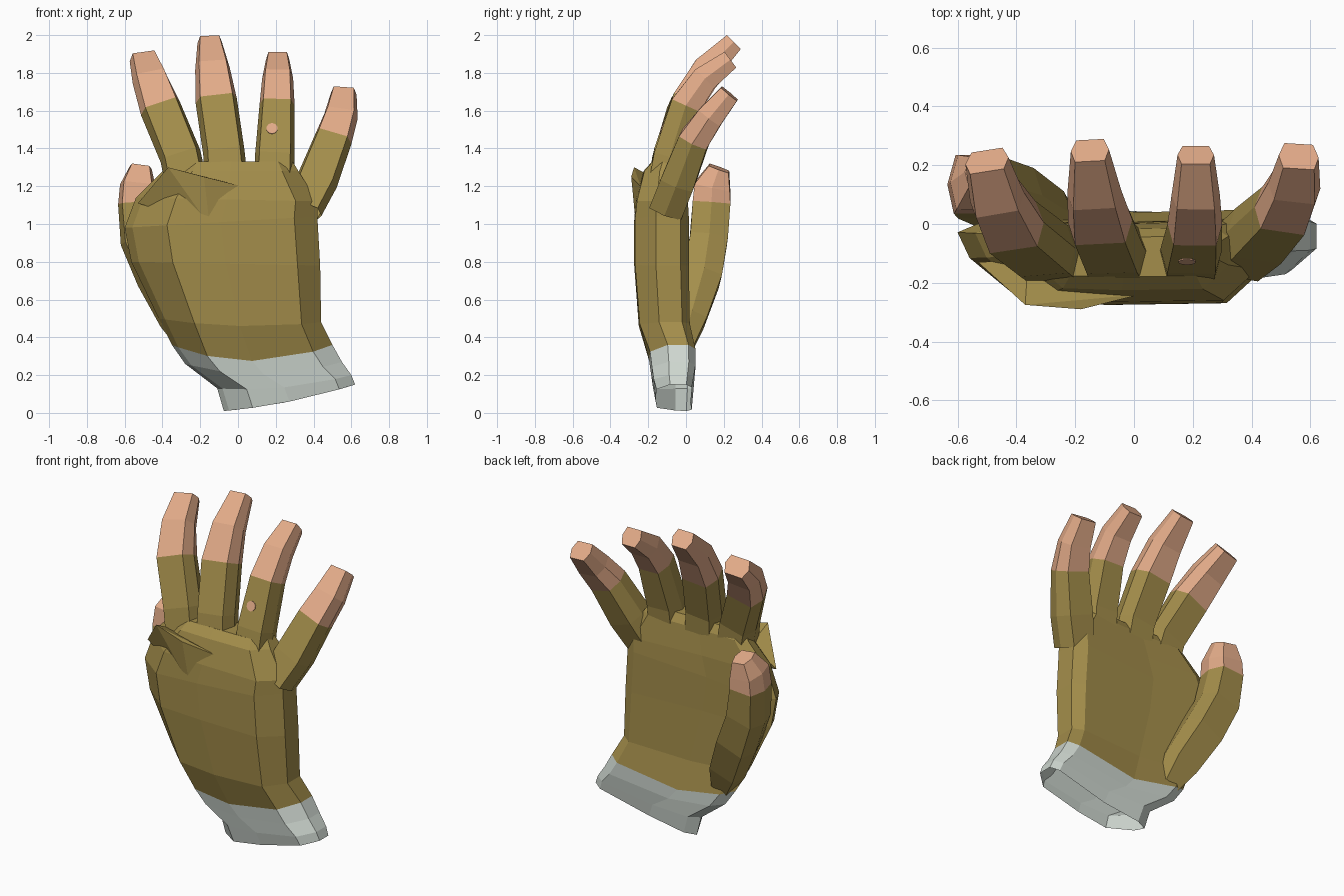
import bpy, bmesh, math
from mathutils import Vector

if "Cube" in bpy.data.objects:
    bpy.data.objects.remove(bpy.data.objects["Cube"])


def material(name, rgb):
    m = bpy.data.materials.new(name)
    m.diffuse_color = (*rgb, 1)
    m.use_nodes = True
    m.node_tree.nodes["Principled BSDF"].inputs["Base Color"].default_value = m.diffuse_color
    return m


OLIVE = material("olive cloth", (0.37, 0.27, 0.07))
SKIN = material("peach skin", (0.77, 0.41, 0.25))
GREY = material("pale grey cuff", (0.62, 0.68, 0.63))


def finish(name, bm, mats):
    bmesh.ops.recalc_face_normals(bm, faces=bm.faces)
    me = bpy.data.meshes.new(name)
    bm.to_mesh(me)
    bm.free()
    for m in mats:
        me.materials.append(m)
    ob = bpy.data.objects.new(name, me)
    bpy.context.collection.objects.link(ob)
    return ob


def loft(name, rings, mats, split=99, cap=True):
    """Skin rings in order, open at the start; bands from 'split' on take material two."""
    bm = bmesh.new()
    vs = [[bm.verts.new(p) for p in r] for r in rings]
    n = len(rings[0])
    for k in range(len(vs) - 1):
        for i in range(n):
            j = (i + 1) % n
            f = bm.faces.new((vs[k][i], vs[k][j], vs[k + 1][j], vs[k + 1][i]))
            f.material_index = int(k >= split)
    if cap:
        bm.faces.new(vs[-1]).material_index = int(len(vs) - 1 > split)
    return finish(name, bm, mats)


# Hand cross-section: u runs across, v runs from back of hand to palm
SECTION = [(0, .85), (.04, .55), (.22, .03), (.5, 0), (.88, .02), (1, .4),
           (1, .85), (.93, 1), (.45, .96), (.1, 1)]


def hand_ring(xl, zl, xr, zr, y0, y1, sag=0):
    return [(xl + (xr - xl) * u, y0 + (y1 - y0) * v,
             zl + (zr - zl) * u - sag * 4 * u * (1 - u)) for u, v in SECTION]


# Open cuff
wrist = hand_ring(-.35, .36, .50, .36, -.195, .05, .085)
loft("cuff", [hand_ring(-.075, .01, .62, .15, -.16, .03, .02),
              hand_ring(-.11, .13, .60, .20, -.175, .04, .03),
              hand_ring(-.28, .26, .55, .27, -.185, .05, .06),
              wrist], [GREY], cap=False)

# Palm and back of hand
loft("palm", [wrist,
              hand_ring(-.42, .50, .44, .48, -.25, .02, .03),
              hand_ring(-.565, .80, .435, .78, -.275, .015),
              hand_ring(-.60, .98, .42, 1.04, -.275, .015),
              hand_ring(-.54, 1.14, .42, 1.12, -.265, .01),
              hand_ring(-.40, 1.28, .32, 1.28, -.225, -.01),
              hand_ring(-.36, 1.33, .29, 1.33, -.18, -.04)], [OLIVE])

# Raised fold over the first knuckle
bm = bmesh.new()
for p in [(-.53, 1.11, -.13), (-.37, 1.30, -.275), (-.18, 1.25, -.29), (.02, 1.2, -.24),
          (-.15, .99, -.265), (-.36, 1.22, -.12), (-.2, 1.15, -.15)]:
    bm.verts.new((p[0], p[2], p[1]))
bmesh.ops.convex_hull(bm, input=bm.verts)
finish("knuckle_fold", bm, [OLIVE])

# Fingers: each row is x, y, z, half width, half depth
OUTLINE = [(-.78, -1), (.78, -1), (1, 0), (.72, 1), (-.72, 1), (-1, 0)]


def finger(name, rows, split):
    c = [Vector(r[:3]) for r in rows]
    rings = []
    for k, r in enumerate(rows):
        t = (c[min(k + 1, len(c) - 1)] - c[max(k - 1, 0)]).normalized()
        side = Vector((1, 0, 0))
        side = (side - t * side.dot(t)).normalized()
        depth = t.cross(side)
        rings.append([c[k] + side * r[3] * a + depth * r[4] * b for a, b in OUTLINE])
    return loft(name, rings, [OLIVE, SKIN], split)


finger("index_finger", [(-.27, -.11, 1.2, .11, .09), (-.305, -.09, 1.36, .11, .085),
                        (-.41, -.01, 1.61, .11, .085), (-.465, .09, 1.76, .095, .075),
                        (-.50, .215, 1.87, .075, .055)], 2)
finger("middle_finger", [(-.06, -.11, 1.2, .115, .09), (-.075, -.085, 1.38, .11, .085),
                         (-.115, .01, 1.65, .11, .085), (-.135, .11, 1.82, .092, .075),
                         (-.15, .25, 1.96, .065, .052)], 2)
ring = finger("ring_finger", [(.19, -.11, 1.2, .105, .09), (.195, -.085, 1.36, .105, .085),
                              (.207, 0, 1.63, .093, .08), (.21, .10, 1.77, .082, .07),
                              (.21, .235, 1.87, .062, .052)], 2)
finger("little_finger", [(.35, -.10, 1.08, .10, .09), (.42, -.04, 1.23, .11, .09),
                         (.505, .045, 1.45, .10, .08), (.545, .13, 1.57, .09, .07),
                         (.56, .23, 1.69, .068, .055)], 2)
finger("thumb", [(-.25, -.02, .36, .07, .06), (-.31, .02, .50, .11, .085),
                 (-.42, .085, .72, .12, .10), (-.51, .12, .92, .115, .10),
                 (-.535, .135, 1.11, .10, .10), (-.53, .14, 1.2, .095, .095),
                 (-.515, .175, 1.295, .06, .055)], 4)

# Worn hole on the ring finger, a thin disc laid on its outer face
bpy.context.view_layer.update()
hit, loc, nor, _ = ring.ray_cast(Vector((.18, -1, 1.505)), Vector((0, 1, 0)))
bpy.ops.mesh.primitive_cylinder_add(vertices=10, radius=.03, depth=.008, location=loc,
                                    rotation=nor.to_track_quat('Z', 'Y').to_euler())
hole = bpy.context.object
hole.name = "worn_hole"
hole.data.materials.append(SKIN)
